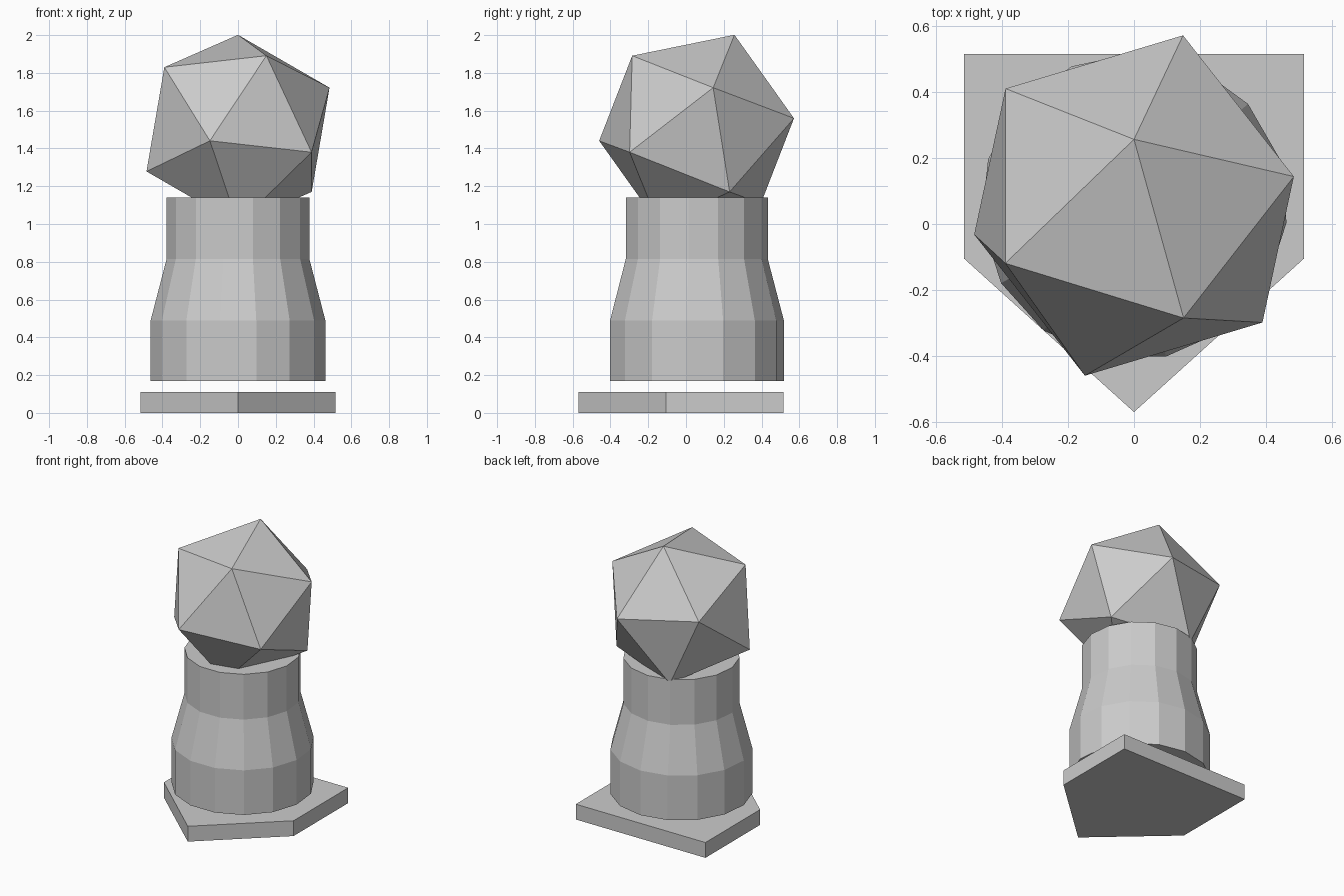
import bpy, bmesh
from math import cos, sin, pi
from mathutils import Vector

if "Cube" in bpy.data.objects:
    bpy.data.objects.remove(bpy.data.objects["Cube"])


def finish(name, bm):
    bmesh.ops.recalc_face_normals(bm, faces=bm.faces[:])
    mesh = bpy.data.meshes.new(name)
    bm.to_mesh(mesh)
    bm.free()
    obj = bpy.data.objects.new(name, mesh)
    bpy.context.collection.objects.link(obj)
    return obj


def loft(name, rings):
    """Skin a stack of matching rings and cap both ends."""
    bm = bmesh.new()
    loops = [[bm.verts.new(p) for p in ring] for ring in rings]
    n = len(loops[0])
    for a, b in zip(loops, loops[1:]):
        for i in range(n):
            j = (i + 1) % n
            bm.faces.new((a[i], a[j], b[j], b[i]))
    bm.faces.new(loops[0][::-1])
    bm.faces.new(loops[-1])
    return finish(name, bm)


# Five-sided plate with a point at the front
outline = [(-0.515, -0.105), (0, -0.57), (0.515, -0.105),
           (0.515, 0.515), (-0.515, 0.515)]
loft("base_plate", [[(x, y, z) for x, y in outline] for z in (0, 0.11)])

# Fifteen-sided tapered body, floating just above the plate
SIDES, CY = 15, 0.053
profile = [(0.465, 0.17), (0.465, 0.49), (0.38, 0.815), (0.38, 1.14)]
angles = [pi / 2 + 2 * pi * i / SIDES for i in range(SIDES)]
loft("body", [[(r * cos(a), CY + r * sin(a), z) for a in angles]
              for r, z in profile])

# Tilted twenty-sided ball: six corners and their opposites, hulled
centre, radius = Vector((0, 0.056, 1.5)), 0.54
corners = [(0, 0.2, 0.5), (-0.39, 0.355, 0.12), (0.15, 0.52, 0.06),
           (0.485, 0.088, 0.222), (0.15, -0.34, 0.39), (-0.39, -0.175, 0.33)]
bm = bmesh.new()
for c in corners:
    for side in (1, -1):
        bm.verts.new(centre + side * radius * Vector(c).normalized())
bmesh.ops.convex_hull(bm, input=bm.verts[:])
finish("ball", bm)
